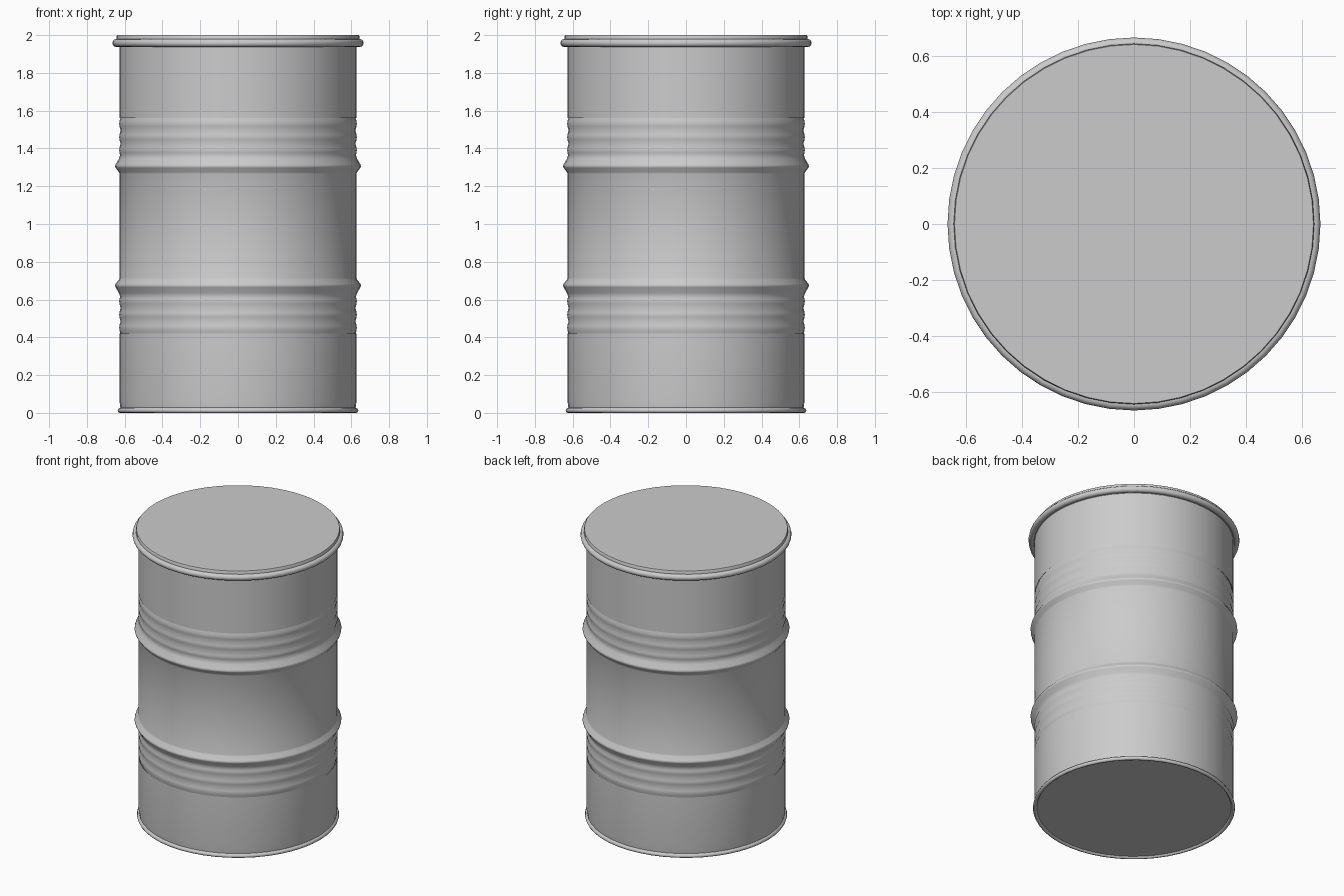
import bpy, bmesh, math

cube = bpy.data.objects.get("Cube")
if cube:
    bpy.data.objects.remove(cube, do_unlink=True)

SIDES = 48
BODY = 0.627
MIDDLE = 0.99

steel = bpy.data.materials.new("grey_steel")
steel.use_nodes = True
colour = (0.6, 0.6, 0.6, 1)
steel.diffuse_color = colour
steel.node_tree.nodes["Principled BSDF"].inputs["Base Color"].default_value = colour


def lathe(name, profile, closed=False):
    """Spin (radius, height) points around z; zero radius closes to a pole."""
    bm = bmesh.new()
    rings = []
    for r, z in profile:
        if r == 0:
            rings.append([bm.verts.new((0, 0, z))] * SIDES)
        else:
            rings.append([bm.verts.new((r * math.cos(a), r * math.sin(a), z))
                          for a in (math.tau * i / SIDES for i in range(SIDES))])
    pairs = list(zip(rings, rings[1:]))
    if closed:
        pairs.append((rings[-1], rings[0]))
    for low, high in pairs:
        for i in range(SIDES):
            j = (i + 1) % SIDES
            corners = dict.fromkeys((low[i], low[j], high[j], high[i]))
            bm.faces.new(list(corners))
    bmesh.ops.recalc_face_normals(bm, faces=bm.faces)
    mesh = bpy.data.meshes.new(name)
    bm.to_mesh(mesh)
    bm.free()
    mesh.materials.append(steel)
    obj = bpy.data.objects.new(name, mesh)
    bpy.context.collection.objects.link(obj)
    bpy.ops.object.select_all(action="DESELECT")
    obj.select_set(True)
    bpy.context.view_layer.objects.active = obj
    bpy.ops.object.shade_smooth_by_angle(angle=math.radians(50))
    return obj


# Rolling hoop and three shallow corrugations, as (bulge, height over middle)
ribs = [(0, 0.275), (0.004, 0.285), (0.021, 0.307), (0.025, 0.316),
        (0.021, 0.325), (0.004, 0.355), (-0.003, 0.375)]
for k in range(3):
    z = 0.40 + 0.07 * k
    ribs += [(0.001, z - 0.012), (0.002, z), (0.001, z + 0.012), (-0.005, z + 0.035)]
ribs += [(0, 0.57)]

upper = [(BODY + b, MIDDLE + h) for b, h in ribs]
lower = [(BODY + b, MIDDLE - h) for b, h in reversed(ribs)]
lathe("drum_body", [(BODY - 0.005, 0.02), (BODY, 0.06)] + lower + upper
      + [(BODY, 1.90), (BODY, 1.96)])

# Recessed bottom with its rolled rim
lathe("bottom_rim", [(0, 0.012), (0.612, 0.012), (0.618, 0.002), (0.624, 0),
                     (0.633, 0.003), (0.637, 0.012), (0.633, 0.022), (0.622, 0.028)])

# Flat lid with a short skirt
lathe("lid", [(0.627, 1.94), (0.643, 1.95), (0.643, 1.994), (0.640, 2.0), (0, 2.0)])

# Clamping ring around the lid
ring = []
for i in range(12):
    a = math.tau * i / 12
    ring.append((0.644 + 0.021 * math.cos(a), 1.958 + 0.021 * math.sin(a)))
lathe("clamp_ring", ring, closed=True)
